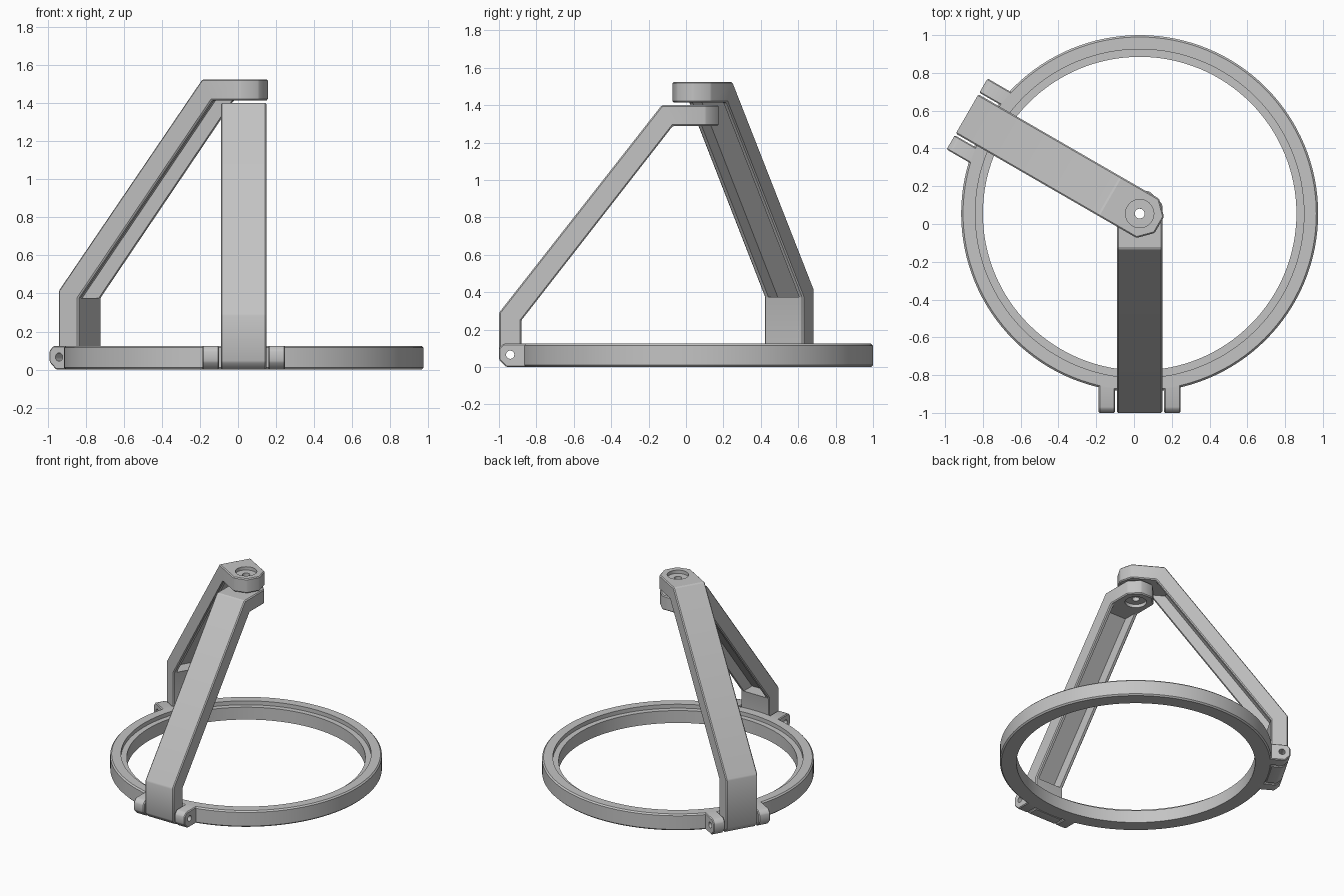
import bpy, bmesh, math
from mathutils import Matrix

if "Cube" in bpy.data.objects:
    bpy.data.objects.remove(bpy.data.objects["Cube"])

grey = bpy.data.materials.new("plain grey")
grey.use_nodes = True
COLOUR = (0.55, 0.55, 0.55, 1)
grey.diffuse_color = COLOUR
grey.node_tree.nodes["Principled BSDF"].inputs["Base Color"].default_value = COLOUR

CENTRE = Matrix.Translation((0.03, 0.055, 0))
HALF = 0.12       # half width of an arm
PIN_R, PIN_Z = 0.995, 0.066


def make_object(name, bm, matrix):
    bmesh.ops.recalc_face_normals(bm, faces=bm.faces)
    mesh = bpy.data.meshes.new(name)
    bm.to_mesh(mesh)
    bm.free()
    mesh.materials.append(grey)
    obj = bpy.data.objects.new(name, mesh)
    bpy.context.collection.objects.link(obj)
    obj.matrix_world = matrix
    return obj


def prism(profile, y0, y1):
    """Extrude an (r, z) profile across the width."""
    bm = bmesh.new()
    face = bm.faces.new([bm.verts.new((r, y0, z)) for r, z in profile])
    ext = bmesh.ops.extrude_face_region(bm, geom=[face])
    verts = [v for v in ext["geom"] if isinstance(v, bmesh.types.BMVert)]
    bmesh.ops.translate(bm, verts=verts, vec=(0, y1 - y0, 0))
    bmesh.ops.recalc_face_normals(bm, faces=bm.faces)
    return bm


def bevel(bm, edges, width):
    bmesh.ops.bevel(bm, geom=edges, offset=width, segments=1, affect='EDGES')


def soften(bm, width):
    bevel(bm, [e for e in bm.edges if e.calc_face_angle(0) > 0.2], width)


def cylinder(radius, depth, matrix):
    bm = bmesh.new()
    bmesh.ops.create_cone(bm, cap_ends=True, segments=32, radius1=radius,
                          radius2=radius, depth=depth, matrix=matrix)
    return bm


def cut(obj, bm, matrix):
    cutter = make_object("cutter", bm, matrix)
    cutter.hide_render = True
    bpy.context.view_layer.update()
    mod = obj.modifiers.new("cut", 'BOOLEAN')
    mod.operation = 'DIFFERENCE'
    mod.solver = 'EXACT'
    mod.object = cutter
    bpy.context.view_layer.objects.active = obj
    bpy.ops.object.modifier_apply(modifier=mod.name)
    bpy.data.objects.remove(cutter)


def pin_hole():
    turn = Matrix.Rotation(math.pi / 2, 4, 'X')
    return cylinder(0.022, 0.6, Matrix.Translation((PIN_R, 0, PIN_Z)) @ turn)


def smooth(obj):
    bpy.ops.object.select_all(action='DESELECT')
    obj.select_set(True)
    bpy.context.view_layer.objects.active = obj
    bpy.ops.object.shade_smooth_by_angle(angle=math.radians(25))


def make_arm(name, matrix, lift, bore_on_top):
    top, under = 1.40 + lift, 1.29 + lift
    knee_out, knee_in = 0.29 + lift, 0.25 + lift
    profile = [(0.935, 0), (1.015, 0), (1.055, 0.04), (1.055, knee_out),
               (0.185, top), (-HALF, top), (-HALF, under),
               (0.125, under), (0.935, knee_in)]
    bm = prism(profile, -HALF, HALF)
    # octagonal head
    corners = [e for e in bm.edges if all(v.co.x < -0.1 for v in e.verts)
               and abs(e.verts[0].co.z - e.verts[1].co.z) > 0.05]
    bevel(bm, corners, HALF * (2 - math.sqrt(2)))
    soften(bm, 0.007)
    arm = make_object(name, bm, matrix)
    # channel along the inner side of the slope
    channel = [(0.8, knee_in), (1.035, knee_in), (0.225, under), (-0.01, under)]
    channel[0] = (0.885, knee_in)
    channel[3] = (0.075, under)
    cut(arm, prism(channel, -0.095, 0.095), matrix)
    # pivot hole, shallow counterbore and hinge hole
    mid = (top + under) / 2
    cut(arm, cylinder(0.026, 0.4, Matrix.Translation((0, 0, mid))), matrix)
    face = top if bore_on_top else under
    cut(arm, cylinder(0.075, 0.05, Matrix.Translation((0, 0, face))), matrix)
    cut(arm, pin_hole(), matrix)
    smooth(arm)


def make_lug(name, matrix, side):
    profile = [(0.88, 0), (1.015, 0), (1.055, 0.04), (1.055, 0.1),
               (1.03, 0.125), (0.88, 0.125)]
    y0, y1 = sorted((side * 0.13, side * 0.217))
    bm = prism(profile, y0, y1)
    soften(bm, 0.006)
    lug = make_object(name, bm, matrix)
    cut(lug, pin_hole(), matrix)
    smooth(lug)


# base ring with an inner ledge
section = [(0.83, 0.0), (0.935, 0.0), (0.945, 0.01), (0.945, 0.115),
           (0.935, 0.125), (0.87, 0.125), (0.87, 0.095), (0.83, 0.095)]
bm = bmesh.new()
loop = [bm.verts.new((r, 0, z)) for r, z in section]
edges = [bm.edges.new((loop[i - 1], loop[i])) for i in range(len(loop))]
bmesh.ops.spin(bm, geom=loop + edges, cent=(0, 0, 0), axis=(0, 0, 1),
               angle=math.tau, steps=128, use_merge=True)
bmesh.ops.remove_doubles(bm, verts=bm.verts, dist=0.0001)
smooth(make_object("base_ring", bm, CENTRE))

# two hinged arms, each between a pair of lugs
for label, degrees, lift in (("front", -90, 0), ("side", 150, 0.125)):
    place = CENTRE @ Matrix.Rotation(math.radians(degrees), 4, 'Z')
    make_arm(label + "_arm", place, lift, lift > 0)
    for side, word in ((1, "left"), (-1, "right")):
        make_lug(f"{label}_{word}_lug", place, side)
